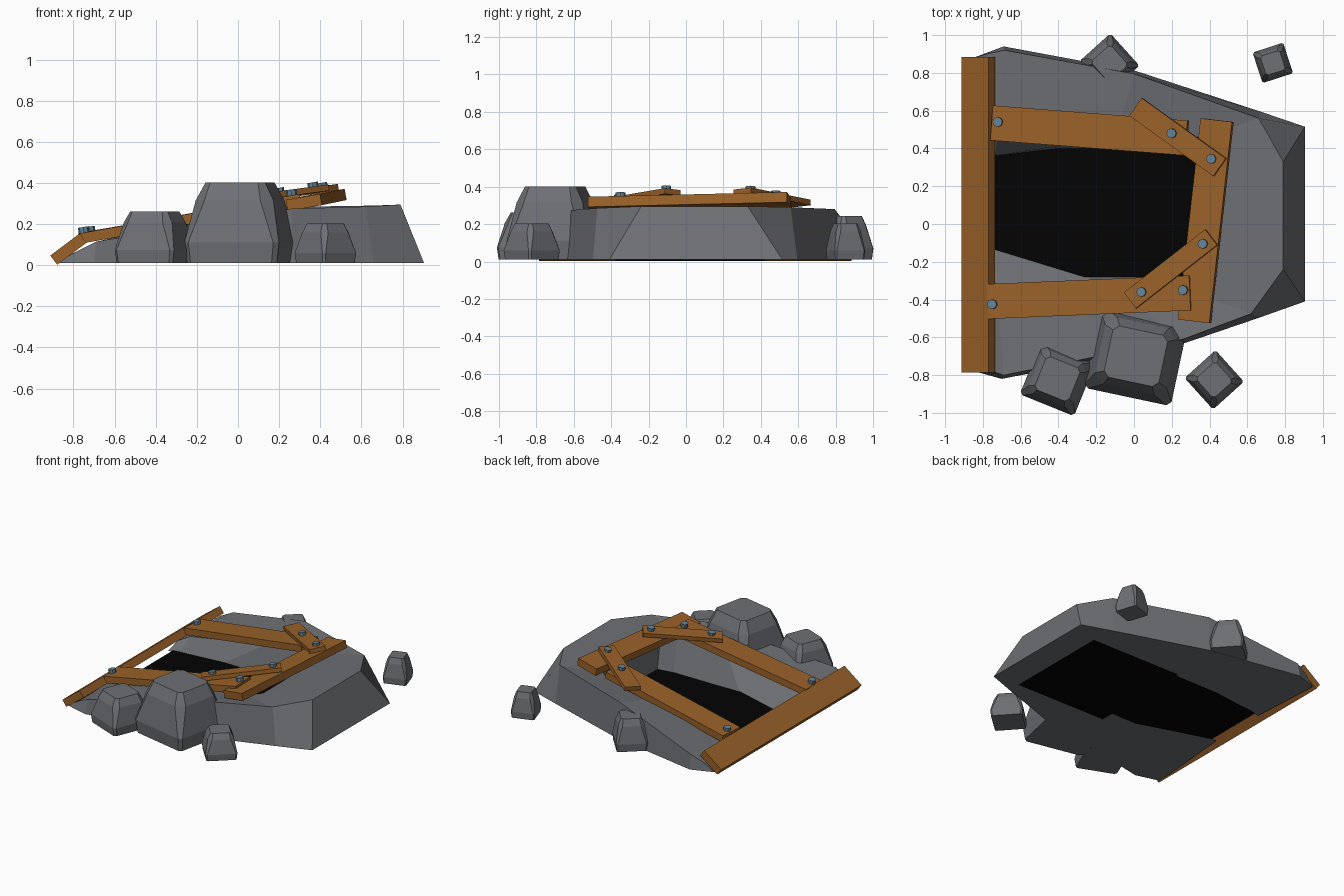
import bpy, bmesh, math
from mathutils import Vector, Matrix

if "Cube" in bpy.data.objects:
    bpy.data.objects.remove(bpy.data.objects["Cube"])


def material(name, rgb):
    m = bpy.data.materials.new(name)
    m.diffuse_color = (*rgb, 1)
    m.use_nodes = True
    m.node_tree.nodes["Principled BSDF"].inputs["Base Color"].default_value = m.diffuse_color
    return m


STONE = material("stone", (0.155, 0.16, 0.175))
WOOD = material("wood", (0.32, 0.12, 0.022))
METAL = material("metal", (0.13, 0.23, 0.31))
DARK = material("darkness", (0.001, 0.001, 0.001))


def finish(name, bm, mat):
    bmesh.ops.recalc_face_normals(bm, faces=bm.faces)
    me = bpy.data.meshes.new(name)
    bm.to_mesh(me)
    bm.free()
    me.materials.append(mat)
    ob = bpy.data.objects.new(name, me)
    bpy.context.collection.objects.link(ob)
    return ob


def frame(centre, along, normal):
    """Matrix with X along the piece and Z near the given normal."""
    x = Vector(along).normalized()
    y = Vector(normal).cross(x).normalized()
    z = x.cross(y)
    m = Matrix((x, y, z)).transposed().to_4x4()
    m.translation = centre
    return m


def plank(name, a, b, width, thick, normal=(0, 0, 1)):
    a, b = Vector(a), Vector(b)
    bm = bmesh.new()
    bmesh.ops.create_cube(bm, size=1)
    bm.transform(frame((a + b) / 2, b - a, normal)
                 @ Matrix.Diagonal(((b - a).length, width, thick, 1)))
    return finish(name, bm, WOOD)


def rock(name, x, y, sx, sy, h, turn):
    """Stacked chamfered squares: (height, scale, corner chamfer)."""
    bm = bmesh.new()
    rings = []
    for z, s, c in ((0, .95, .05), (.25, 1, .05), (.78, .82, .14), (1, .63, .1)):
        k = 1 - 2 * c
        pts = ((1, -k), (1, k), (k, 1), (-k, 1), (-1, k), (-1, -k), (-k, -1), (k, -1))
        rings.append([bm.verts.new((u * s * sx / 2, v * s * sy / 2, z * h)) for u, v in pts])
    for a, b in zip(rings, rings[1:]):
        for i in range(8):
            j = (i + 1) % 8
            bm.faces.new((a[i], a[j], b[j], b[i]))
    bm.faces.new(rings[0])
    bm.faces.new(rings[-1])
    bm.transform(Matrix.Translation((x, y, 0.012))
                 @ Matrix.Rotation(math.radians(turn), 4, 'Z'))
    return finish(name, bm, STONE)


# Mound: C-shaped ring, each station = outer foot, outer rim, inner rim, inner foot
F = 0.01
stations = [
    ((-.88, -.77, F), (-.78, -.77, .07), (-.80, -.33, .06), (-.82, -.10, F)),
    ((-.70, -.82, F), (-.69, -.80, .115), (-.72, -.36, .10), (-.74, -.12, F)),
    ((.27, -.63, F), (.26, -.61, .275), (-.10, -.36, .20), (-.25, -.28, F)),
    ((.66, -.497, F), (.62, -.475, .285), (.33, -.37, .25), (.30, -.28, F)),
    ((.905, -.41, F), (.79, -.24, .295), (.42, -.30, .27), (.42, -.26, F)),
    ((.905, .515, F), (.79, .33, .295), (.42, .38, .27), (.42, .36, F)),
    ((.67, .595, F), (.66, .56, .29), (.36, .46, .26), (.36, .40, F)),
    ((.01, .81, F), (.0, .795, .28), (-.10, .46, .20), (-.40, .40, F)),
    ((-.69, .94, F), (-.685, .92, .115), (-.72, .46, .10), (-.74, .36, F)),
    ((-.85, .88, F), (-.78, .90, .07), (-.80, .42, .06), (-.82, .34, F)),
]
bm = bmesh.new()
rows = [[bm.verts.new(p) for p in s] for s in stations]
for r, s in zip(rows, rows[1:]):
    for i in range(4):
        j = (i + 1) % 4
        bm.faces.new((r[i], r[j], s[j], s[i]))
bm.faces.new(rows[0])
bm.faces.new(rows[-1])
finish("mound", bm, STONE)

# Dark floor of the opening
bm = bmesh.new()
bm.faces.new([bm.verts.new(p) for p in
              ((-.79, -.38, .016), (.71, -.38, .004), (.71, .42, .004), (-.79, .42, .016))])
finish("dark_opening", bm, DARK)

# Wooden frame
plank("sill_board", (-.825, -.785, .078), (-.825, .885, .078), .178, .056, (-.6, 0, .8))
plank("back_plank", (-.75, .535, .135), (.28, .455, .31), .185, .05)
plank("front_plank", (-.77, -.41, .13), (.30, -.365, .322), .185, .05)
plank("top_plank", (.32, -.515, .305), (.44, .55, .33), .17, .055, (-.17, 0, 1))
plank("back_brace", (.01, .62, .31), (.455, .30, .375), .115, .03, (-.17, 0, 1))
plank("front_brace", (-.02, -.405, .315), (.41, -.07, .372), .105, .03, (-.17, 0, 1))

# Bolts
bolts = [(-.72, .54, .17), (.20, .48, .358), (.41, .345, .383), (.365, -.105, .385),
         (.26, -.35, .35), (.04, -.36, .338), (-.75, -.425, .168)]
for n, p in enumerate(bolts, 1):
    bm = bmesh.new()
    bmesh.ops.create_cone(bm, cap_ends=True, segments=8, radius1=.026, radius2=.026, depth=.036)
    bm.transform(frame(p, (1, 0, .17), (-.17, 0, 1)))
    finish(f"bolt_{n}", bm, METAL)

# Loose rocks
rock("large_rock", .01, -.70, .47, .44, .39, -12)
rock("medium_rock", -.405, -.82, .31, .30, .25, -22)
rock("front_small_rock", .425, -.825, .22, .225, .19, 42)
rock("back_rock", -.13, .85, .22, .23, .23, 42)
rock("far_small_rock", .735, .853, .17, .17, .19, 18)
